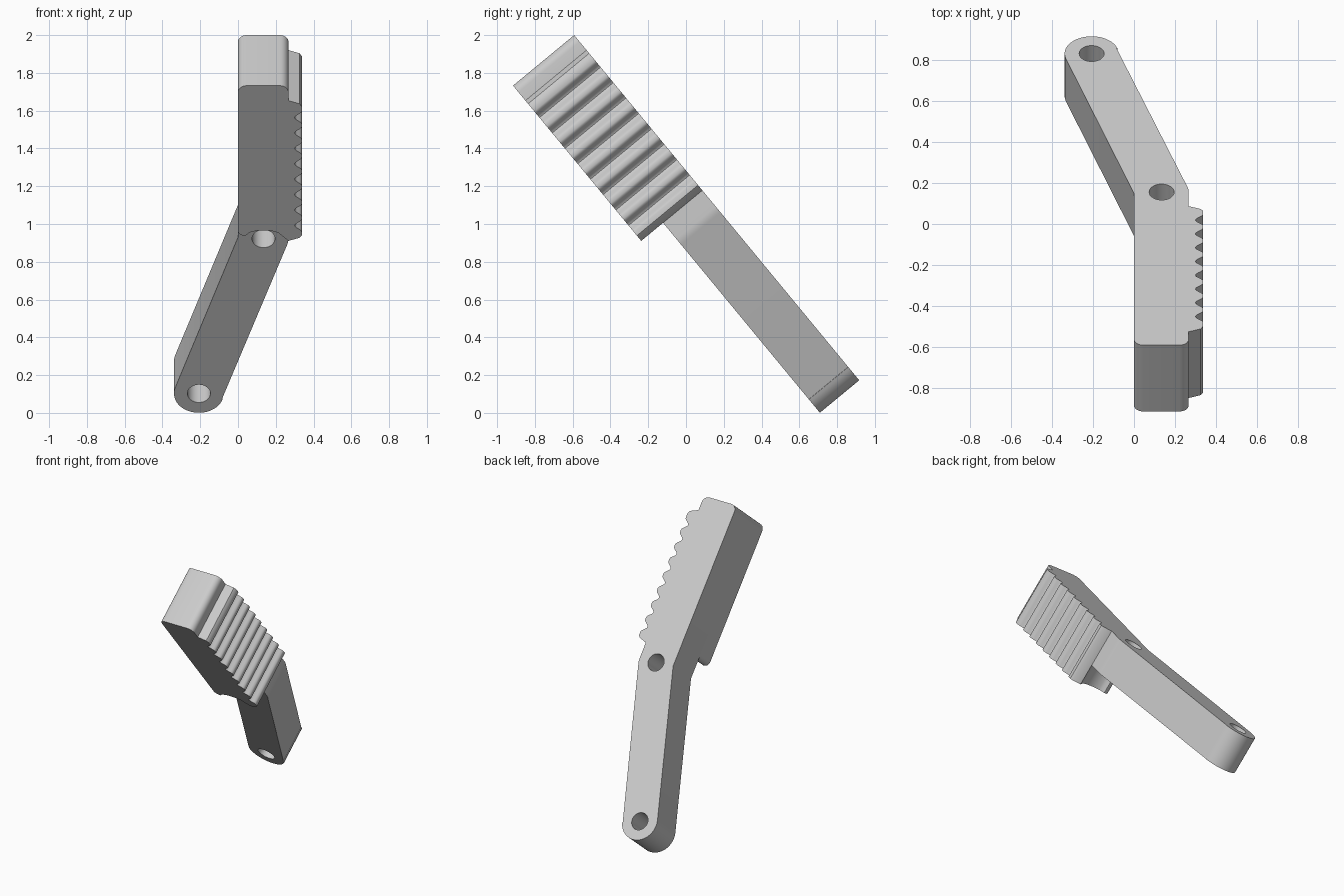
import bpy, bmesh
from math import cos, sin, pi, radians, sqrt
from mathutils import Vector

if "Cube" in bpy.data.objects:
    bpy.data.objects.remove(bpy.data.objects["Cube"], do_unlink=True)

grey = bpy.data.materials.new("light grey")
grey.use_nodes = True
grey.diffuse_color = (0.6, 0.6, 0.6, 1)
grey.node_tree.nodes["Principled BSDF"].inputs["Base Color"].default_value = (0.6, 0.6, 0.6, 1)

# Tilted frame: profiles are (x, s), s runs down the lever, depth runs to the front
TILT = radians(50.45)
ALONG = Vector((0, cos(TILT), -sin(TILT)))
DEPTH = Vector((0, -sin(TILT), -cos(TILT)))
ORIGIN = Vector((0, -0.592, 2.0))
ARM_T, GRIP_T = 0.27, 0.42
WIDTH, TOOTH_X = 0.267, 0.338
PIVOT, END = (0.135, 1.175), (-0.207, 2.238)
END_R, HOLE_R = 0.132, 0.061


def place(x, s, t):
    return ORIGIN + Vector((x, 0, 0)) + ALONG * s + DEPTH * t


def arc(center, r, a0, a1, n):
    angles = [radians(a0 + (a1 - a0) * i / n) for i in range(n + 1)]
    return [(center[0] + r * cos(a), center[1] + r * sin(a)) for a in angles]


def extrude_profile(name, profile, t0, t1):
    bm = bmesh.new()
    rings = [[bm.verts.new(place(x, s, t)) for x, s in profile] for t in (t0, t1)]
    for ring in rings:
        bm.faces.new(ring)
    n = len(profile)
    for i in range(n):
        j = (i + 1) % n
        bm.faces.new((rings[0][i], rings[0][j], rings[1][j], rings[1][i]))
    bmesh.ops.recalc_face_normals(bm, faces=bm.faces)
    mesh = bpy.data.meshes.new(name)
    bm.to_mesh(mesh)
    bm.free()
    mesh.materials.append(grey)
    ob = bpy.data.objects.new(name, mesh)
    bpy.context.collection.objects.link(ob)
    return ob


def activate(ob):
    bpy.ops.object.select_all(action='DESELECT')
    ob.select_set(True)
    bpy.context.view_layer.objects.active = ob


def drill(ob, center):
    cutter = extrude_profile("hole_cutter", arc(center, HOLE_R, 0, 348.75, 31), -0.1, ARM_T + 0.1)
    cutter.hide_render = True
    mod = ob.modifiers.new("hole", 'BOOLEAN')
    mod.operation, mod.solver, mod.object = 'DIFFERENCE', 'EXACT', cutter
    activate(ob)
    bpy.ops.object.modifier_apply(modifier=mod.name)
    bpy.data.objects.remove(cutter, do_unlink=True)


# Rounded head followed by the row of grip grooves, shared by both layers
R = 0.045
grip_edge = arc((R, R), R, 180, 270, 6) + arc((WIDTH - R, R), R, 270, 360, 6)
grip_edge += [(WIDTH, 0.103), (TOOTH_X - 0.012, 0.125), (TOOTH_X, 0.145)]
for k in range(8):
    mid = 0.22 + 0.1058 * k
    for i in range(-5, 6):
        grip_edge.append((TOOTH_X - 0.019 * (1 + cos(pi * i / 5)), mid + 0.0088 * i))
grip_edge += [(TOOTH_X, 1.03), (TOOTH_X - 0.012, 1.045), (WIDTH, 1.066)]

# Back layer: grip and the angled arm with its round end
arm_end = (END[0] + 0.128 * cos(radians(18)), END[1] + 0.128 * sin(radians(18)))
lever_profile = (grip_edge + arc(PIVOT, END_R, 0, 18, 5) + [arm_end]
                 + arc(END, END_R, 18, 198, 24) + [(0, 1.165)])
lever = extrude_profile("lever_arm", lever_profile, 0, ARM_T)
drill(lever, PIVOT)
drill(lever, END)

# Front layer: thicker grip, scooped around the pivot hole
scoop = [(x, PIVOT[1] - sqrt(0.182 ** 2 - (x - PIVOT[0]) ** 2))
         for x in [0.215 - 0.0155 * i for i in range(11)]]
grip_profile = grip_edge + scoop + arc((0.035, 0.995), 0.035, 80, 180, 6)
grip = extrude_profile("grip_front", grip_profile, ARM_T, GRIP_T)

for ob in (lever, grip):
    activate(ob)
    bpy.ops.object.shade_smooth_by_angle(angle=radians(32))
